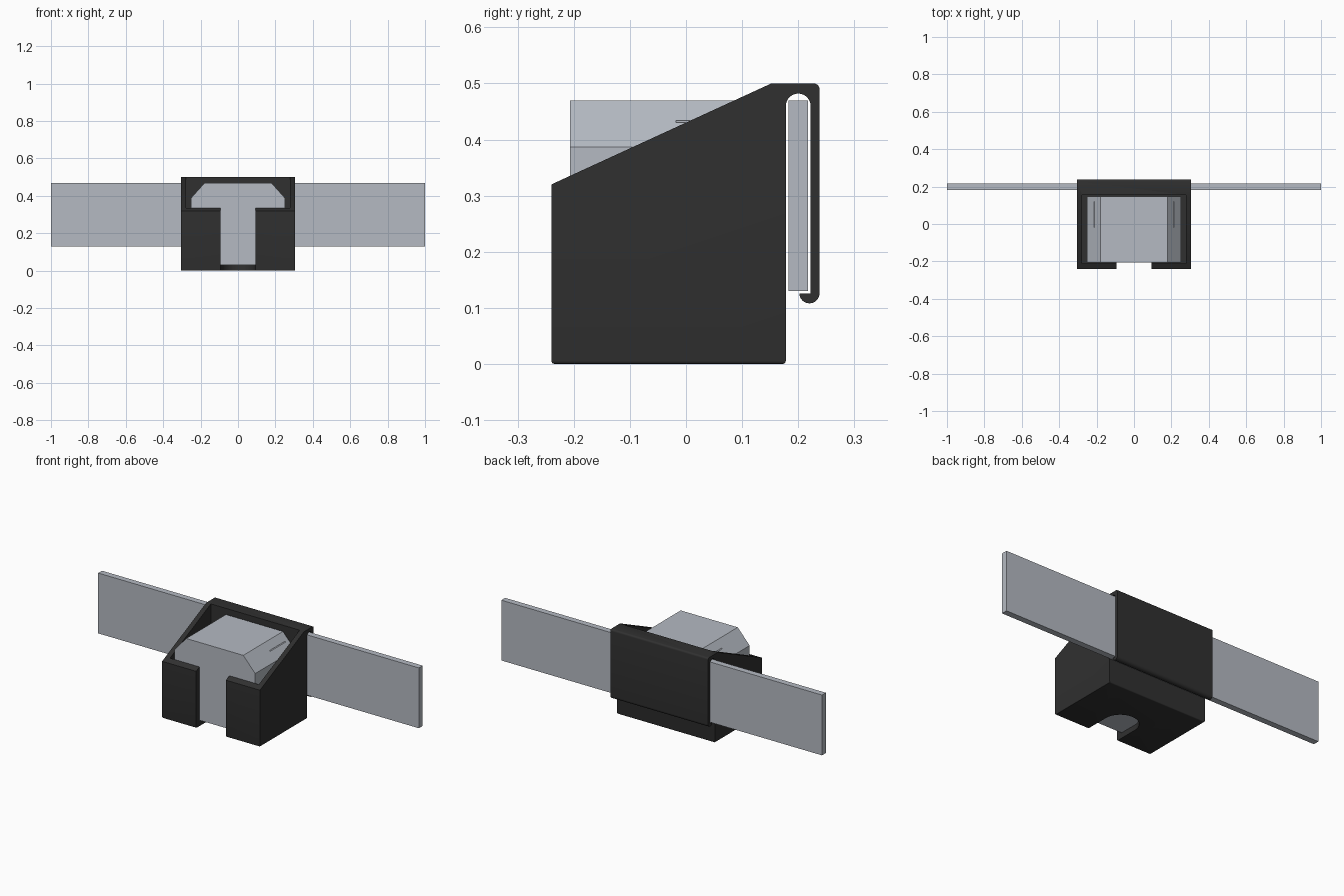
import bpy, bmesh
from math import sin, cos, radians
from mathutils import Vector

if "Cube" in bpy.data.objects:
    bpy.data.objects.remove(bpy.data.objects["Cube"])


def material(name, color):
    m = bpy.data.materials.new(name)
    m.use_nodes = True
    m.diffuse_color = color
    m.node_tree.nodes["Principled BSDF"].inputs["Base Color"].default_value = color
    return m


black = material("black plastic", (0.03, 0.03, 0.03, 1))
grey = material("light grey", (0.46, 0.49, 0.54, 1))


def arc(cx, cy, r, start, end, n):
    """Points along a circular arc, angles in degrees."""
    angles = [radians(start + (end - start) * i / n) for i in range(n + 1)]
    return [(cx + r * cos(a), cy + r * sin(a)) for a in angles]


def prism(name, outline, place, sweep, mat, bevel_bottom=0):
    """Extrude a 2D outline, placed in space by a function, along a vector."""
    bm = bmesh.new()
    face = bm.faces.new([bm.verts.new(place(a, b)) for a, b in outline])
    out = bmesh.ops.extrude_face_region(bm, geom=[face])
    moved = [g for g in out["geom"] if isinstance(g, bmesh.types.BMVert)]
    bmesh.ops.translate(bm, verts=moved, vec=Vector(sweep))
    bmesh.ops.recalc_face_normals(bm, faces=bm.faces)
    if bevel_bottom:
        edges = [e for e in bm.edges if all(abs(v.co.z) < 1e-5 for v in e.verts)]
        bmesh.ops.bevel(bm, geom=edges, offset=bevel_bottom, segments=3,
                        profile=0.5, affect="EDGES")
    mesh = bpy.data.meshes.new(name)
    bm.to_mesh(mesh)
    bm.free()
    mesh.materials.append(mat)
    ob = bpy.data.objects.new(name, mesh)
    bpy.context.collection.objects.link(ob)
    return ob


def block(name, x, y, z, mat):
    outline = [(x[0], y[0]), (x[1], y[0]), (x[1], y[1]), (x[0], y[1])]
    return prism(name, outline, lambda a, b: (a, b, z[0]), (0, 0, z[1] - z[0]), mat)


def cut(ob, cutters):
    """Subtract the cutters, apply the result and delete them."""
    bpy.ops.object.select_all(action="DESELECT")
    bpy.context.view_layer.objects.active = ob
    ob.select_set(True)
    for c in cutters:
        c.hide_render = True
        mod = ob.modifiers.new("cut", "BOOLEAN")
        mod.operation = "DIFFERENCE"
        mod.solver = "EXACT"
        mod.object = c
        bpy.ops.object.modifier_apply(modifier=mod.name)
        bpy.data.objects.remove(c)


# Holder: side profile with sloped top and a hooked belt clip behind
profile = [(-0.24, 0), (0.178, 0)]
profile += arc(0.2, 0.46, 0.022, 180, 0, 14)
profile += [(0.222, 0.126)]
profile += arc(0.22, 0.126, 0.018, 180, 360, 12)
profile += arc(0.228, 0.49, 0.01, 0, 90, 5)
profile += [(0.152, 0.5), (-0.24, 0.32)]
holder = prism("holder", profile, lambda y, z: (-0.305, y, z), (0.61, 0, 0),
               black, bevel_bottom=0.006)

# Cavity, and a front slot that ends in a round notch in the floor
cavity = block("cavity_cutter", (-0.277, 0.277), (-0.21, 0.155), (0.03, 1), black)
notch = [(-0.093, -0.5), (0.093, -0.5)] + arc(0, -0.105, 0.093, 0, 180, 20)
slot = prism("slot_cutter", notch, lambda x, y: (x, y, -0.1), (0, 0, 1.1), black)
cut(holder, [cavity, slot])
bpy.ops.object.shade_smooth_by_angle(angle=radians(30))

# Device in the holder: chamfered front and rear sections
section = [(-0.252, 0.031), (0.252, 0.031), (0.252, 0.387),
           (0.178, 0.47), (-0.178, 0.47), (-0.252, 0.387)]
for name, y0, y1 in (("device_front", -0.207, -0.06), ("device_rear", -0.06, 0.147)):
    device = prism(name, section, lambda x, z: (x, y0, z), (0, y1 - y0, 0), grey)

# Thin grooves in the chamfers of the rear section
grooves = [block("groove_cutter", (s * 0.212 - 0.008, s * 0.212 + 0.008),
                 (-0.018, 0.12), (0.43, 0.434), grey) for s in (-1, 1)]
cut(device, grooves)

# Belt running through the clip
block("belt", (-1, 1), (0.183, 0.217), (0.13, 0.47), grey)
